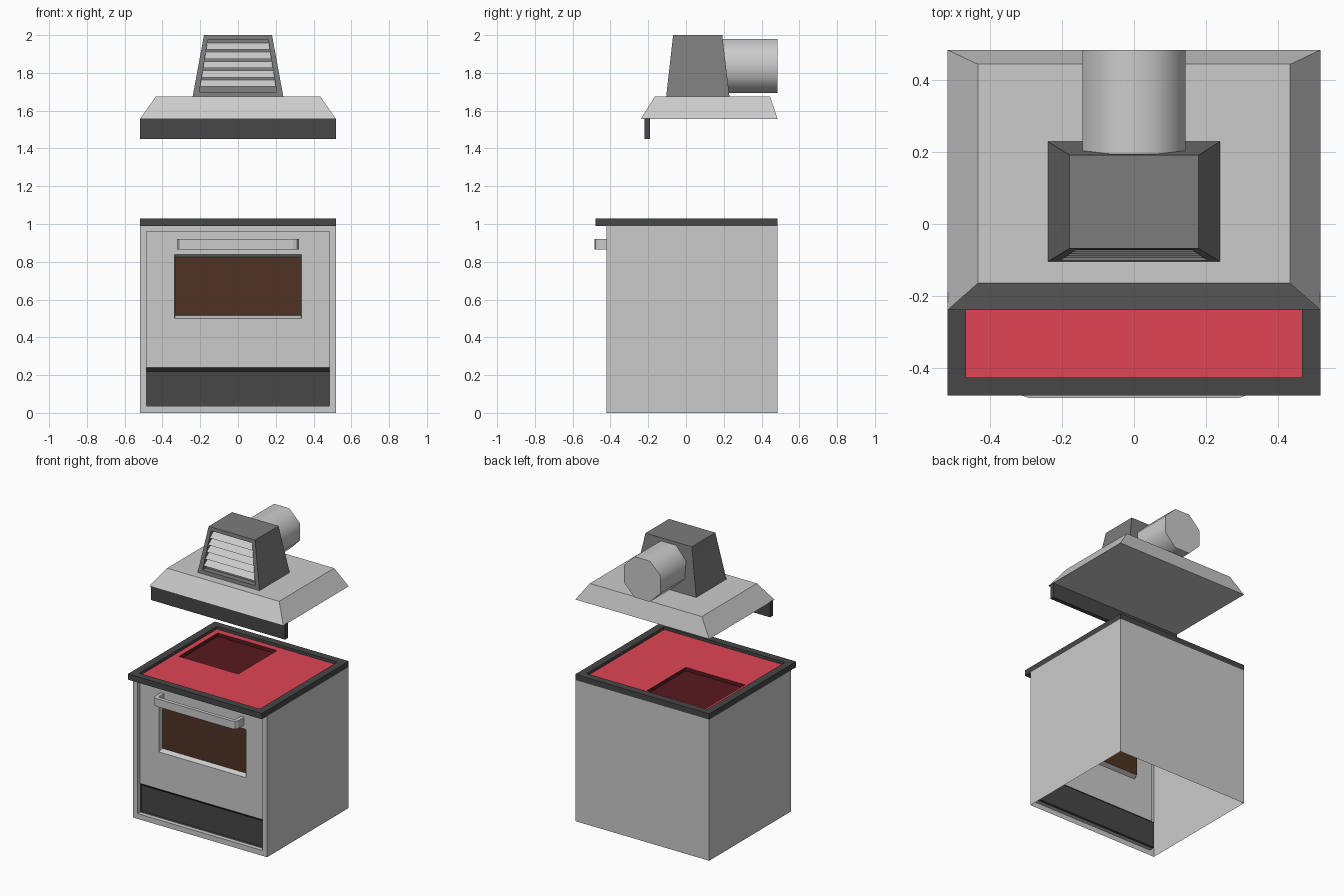
import bpy
from math import cos, sin, pi, radians

if "Cube" in bpy.data.objects:
    bpy.data.objects.remove(bpy.data.objects["Cube"])


def material(name, r, g, b):
    m = bpy.data.materials.new(name)
    m.diffuse_color = (r, g, b, 1)
    m.use_nodes = True
    m.node_tree.nodes["Principled BSDF"].inputs["Base Color"].default_value = m.diffuse_color
    return m


DARK = material("dark_enamel", .063, .063, .063)
MID = material("mid_grey", .2, .2, .2)
RED = material("red_top", .75, .06, .09)
PIT = material("deep_red", .1, .01, .014)
GLASS = material("brown_glass", .08, .033, .017)


def mesh(name, verts, faces, mat=None):
    me = bpy.data.meshes.new(name)
    me.from_pydata(verts, [], faces)
    ob = bpy.data.objects.new(name, me)
    bpy.context.collection.objects.link(ob)
    if mat:
        me.materials.append(mat)
    return ob


def loft(name, rings, mat=None, start=False, end=False, skip=()):
    """Bridge successive rings; optionally cap the first and last, skip some sides."""
    n = len(rings[0])
    verts = [p for r in rings for p in r]
    faces = []
    for k in range(len(rings) - 1):
        for i in range(n):
            if i not in skip:
                j = (i + 1) % n
                faces.append((k*n + i, k*n + j, k*n + n + j, k*n + n + i))
    if start:
        faces.append(tuple(reversed(range(n))))
    if end:
        faces.append(tuple(range(len(verts) - n, len(verts))))
    return mesh(name, verts, faces, mat)


def flat(x0, x1, y0, y1, z):
    return [(x0, y0, z), (x1, y0, z), (x1, y1, z), (x0, y1, z)]


def upright(w, z0, z1, y):
    return [(-w, y, z0), (w, y, z0), (w, y, z1), (-w, y, z1)]


# Oven body: open-bottomed side and back walls, then a front frame
loft("oven_walls", [flat(-.52, .52, -.42, .485, 0), flat(-.52, .52, -.42, .485, .99)], skip=(0,))
loft("front_frame", [upright(.52, 0, .99, -.42), upright(.485, .037, .96, -.42),
                     upright(.485, .037, .96, -.395)])

# Door with a recessed window, and the drawer below it
window = upright(.33, .515, .825, -.365)
loft("oven_door", [upright(.485, .24, .96, -.395), upright(.337, .5, .838, -.395), window])
loft("window_glass", [window], GLASS, end=True)
loft("drawer", [upright(.485, .037, .24, -.395), upright(.485, .037, .22, -.375)], DARK, end=True)

# Door handle: a U-shaped bar with chamfered corners
outer = [(-.323, -.395), (-.323, -.462), (-.312, -.478), (-.29, -.485)]
inner = [(-.297, -.395), (-.297, -.448), (-.293, -.455), (-.285, -.459)]


def mirrored(pts):
    return [(-x, y) for x, y in reversed(pts)]


outline = outer + mirrored(outer) + inner + mirrored(inner)
outline = outer + mirrored(outer) + [(-x, y) for x, y in inner] + list(reversed(inner))
loft("door_handle", [[(x, y, z) for x, y in outline] for z in (.865, .92)], start=True, end=True)

# Counter rim and red cooktop with a sunken square
rim_out, rim_in = (-.52, .52, -.478, .485), (-.468, .468, -.427, .433)
loft("counter_rim", [flat(*rim_in, .99), flat(*rim_out, .99), flat(*rim_out, 1.03),
                     flat(*rim_in, 1.03), flat(*rim_in, 1.01)], DARK)
hole = (-.43, .03, -.04, .39)
loft("cooktop", [flat(*rim_in, 1.01), flat(*hole, 1.01)], RED)
loft("sunken_hob", [flat(*hole, 1.01), flat(*hole, .985)], PIT, end=True)

# Extractor hood and its front lip
loft("hood", [flat(-.52, .52, -.24, .485, 1.555), flat(-.435, .435, -.165, .445, 1.675)],
     start=True, end=True)
loft("hood_lip", [flat(-.52, .52, -.22, -.19, 1.45), flat(-.52, .52, -.22, -.19, 1.558)],
     DARK, start=True, end=True)

# Tapered vent box with a recessed front opening
loft("vent_box", [flat(-.24, .24, -.105, .23, 1.675), flat(-.18, .18, -.068, .192, 2)],
     MID, end=True, skip=(0,))


def front_y(z):
    return -.105 + (z - 1.675) / .325 * .037


def opening_w(z):
    return .205 - (z - 1.7) / .275 * .045


def vent_ring(z0, w0, z1, w1, depth):
    a, b = front_y(z0) + depth, front_y(z1) + depth
    return [(-w0, a, z0), (w0, a, z0), (w1, b, z1), (-w1, b, z1)]


gap = (1.7, opening_w(1.7), 1.975, opening_w(1.975))
loft("vent_front", [vent_ring(1.675, .24, 2, .18, 0), vent_ring(*gap, 0), vent_ring(*gap, .04)],
     MID, end=True)

# Louvre slats: sloped face plus the return underneath
for i in range(5):
    top = 1.958 - i * .0487
    low = top - .035
    rows = [(top, .036), (low, .004), (low + .004, .038)]
    verts = [(s * opening_w(z), front_y(z) + d, z) for z, d in rows for s in (-1, 1)]
    mesh(f"louvre_{i + 1}", verts, [(2, 3, 1, 0), (4, 5, 3, 2)])

# Eight-sided exhaust pipe out of the back
R = .155
pipe = loft("exhaust_pipe", [[(R * cos((k + .5) * pi / 4), y, 1.836 + R * sin((k + .5) * pi / 4))
                              for k in range(8)] for y in (.485, .14)], start=True)
bpy.context.view_layer.objects.active = pipe
pipe.select_set(True)
bpy.ops.object.shade_smooth_by_angle(angle=radians(50))
